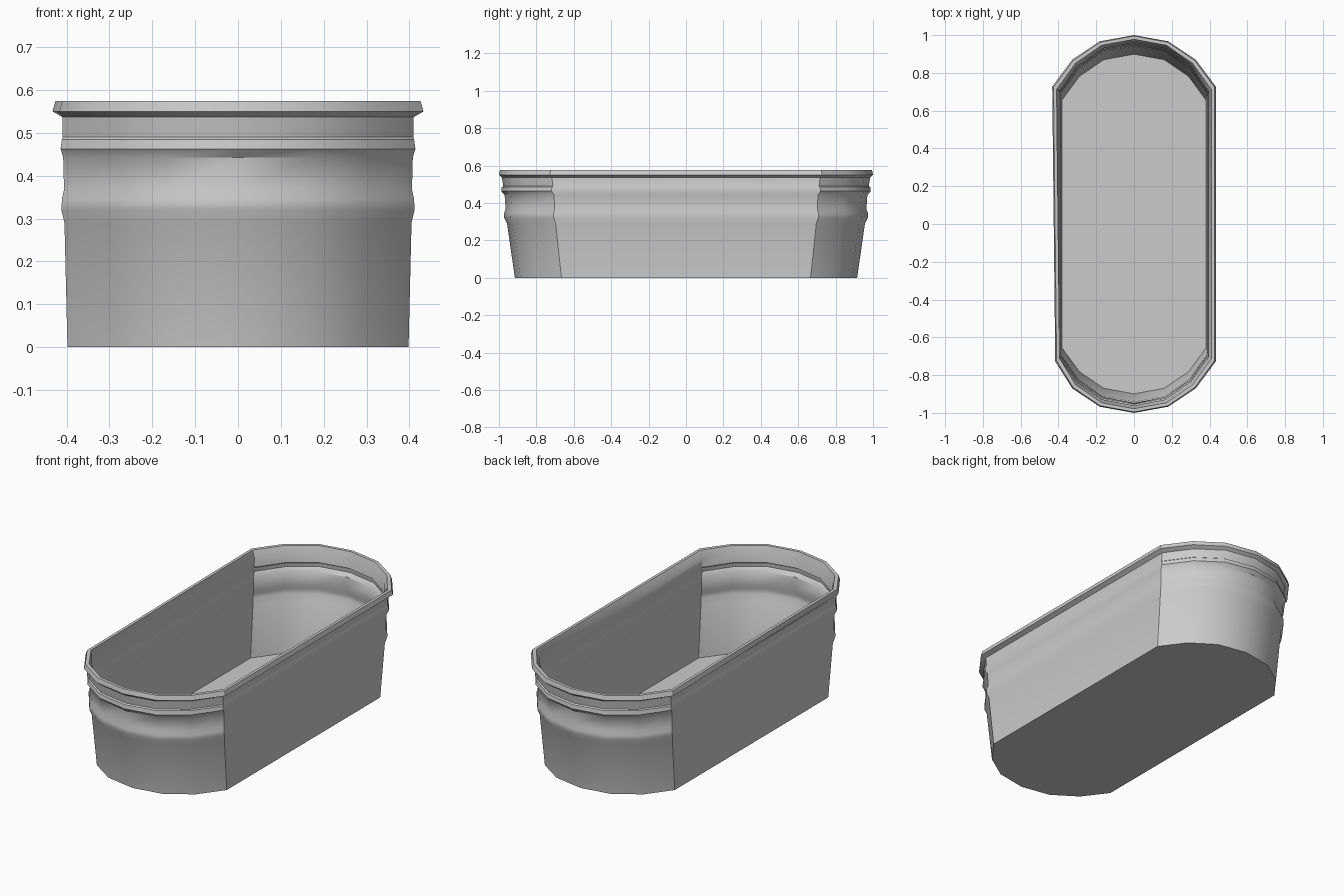
import bpy
import bmesh

cube = bpy.data.objects.get("Cube")
if cube:
    bpy.data.objects.remove(cube, do_unlink=True)

steel = bpy.data.materials.new("galvanized grey")
steel.use_nodes = True
grey = (0.6, 0.6, 0.6, 1)
steel.diffuse_color = grey
steel.node_tree.nodes["Principled BSDF"].inputs["Base Color"].default_value = grey

# Quarter outline of the oval, as fractions of half width and half length
QUARTER = [(1, 0.728), (0.755, 0.87), (0.42, 0.967), (0, 1)]
BACK = QUARTER + [(-x, y) for x, y in QUARTER[-2::-1]]
OUTLINE = BACK + [(-x, -y) for x, y in BACK]

# Wall profile: half width, half length, height
OUTSIDE = [(0.398, 0.915, 0), (0.405, 0.957, 0.29), (0.412, 0.972, 0.32),
           (0.411, 0.973, 0.345), (0.406, 0.964, 0.368), (0.408, 0.97, 0.443),
           (0.414, 0.988, 0.463), (0.411, 0.985, 0.485), (0.409, 0.977, 0.49),
           (0.41, 0.985, 0.537)]
RIM = [(0.433, 1.0, 0.55), (0.426, 0.995, 0.575), (0.41, 0.978, 0.575)]
WALL = 0.016
inside = [(w - WALL, d - WALL, max(z, 0.012)) for w, d, z in reversed(OUTSIDE)]


def add_ring(bm, w, d, z, skew=0.0):
    """One oval ring; skew pulls in the front right corner of the bent rim."""
    ring = []
    for x, y in OUTLINE:
        bent = skew if x == -1 and y < 0 else 0
        ring.append(bm.verts.new((x * w + bent, y * d, z)))
    return ring


# Tank shell: outer wall, rolled rim, inner wall, floor and base
bm = bmesh.new()
rings = [add_ring(bm, *p) for p in OUTSIDE]
rings += [add_ring(bm, *p, skew=0.016) for p in RIM]
rings += [add_ring(bm, *p) for p in inside]
n = len(OUTLINE)
for low, high in zip(rings, rings[1:]):
    for i in range(n):
        j = (i + 1) % n
        bm.faces.new((low[i], low[j], high[j], high[i]))
bm.faces.new(rings[0][::-1])
bm.faces.new(rings[-1])
bmesh.ops.recalc_face_normals(bm, faces=bm.faces)

mesh = bpy.data.meshes.new("oval_tank")
bm.to_mesh(mesh)
bm.free()
mesh.materials.append(steel)
tank = bpy.data.objects.new("oval_tank", mesh)
bpy.context.collection.objects.link(tank)

# Smooth walls with crisp rim and base edges
bpy.ops.object.select_all(action="DESELECT")
tank.select_set(True)
bpy.context.view_layer.objects.active = tank
bpy.ops.object.shade_smooth_by_angle(angle=0.6)
